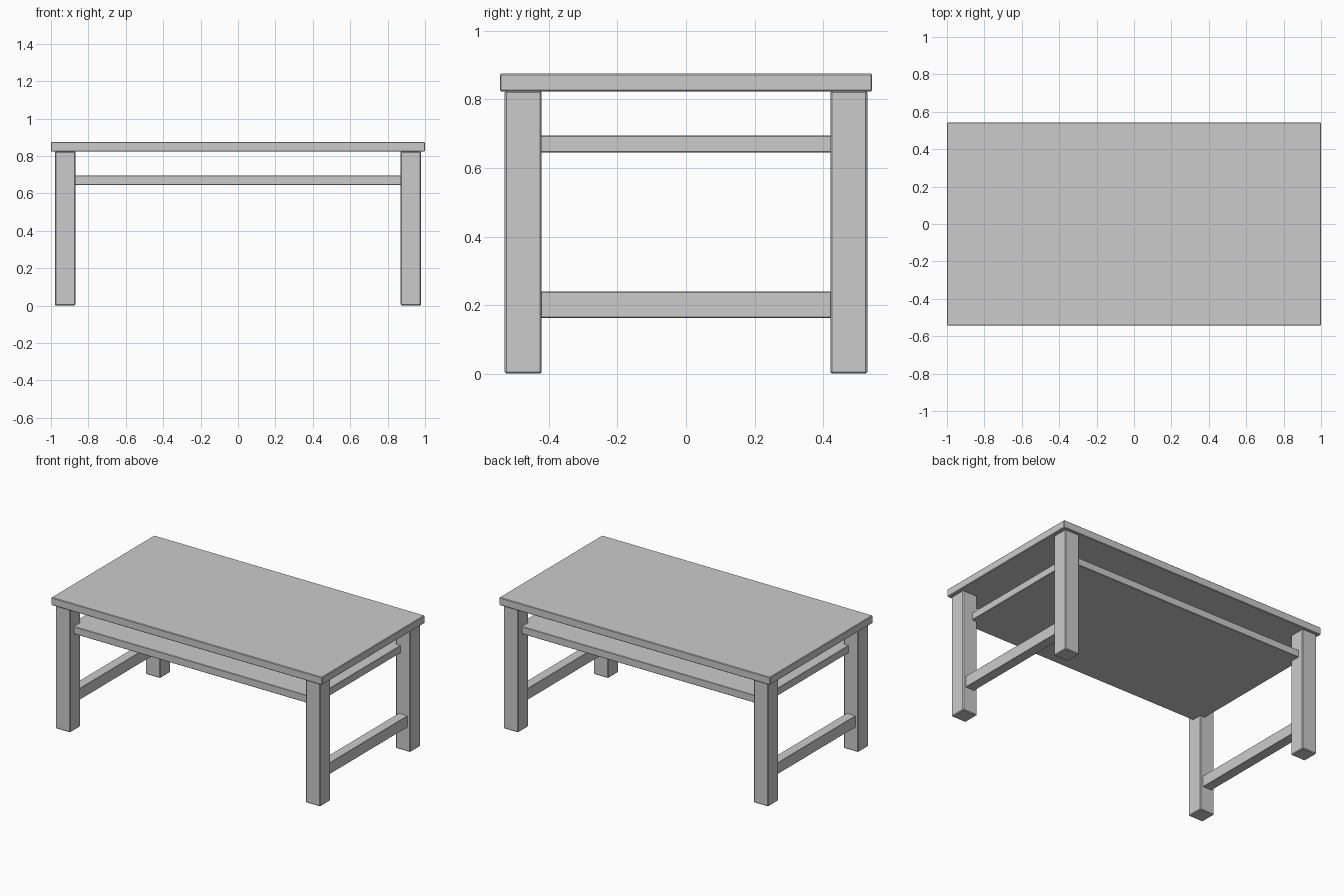
import bpy

if "Cube" in bpy.data.objects:
    bpy.data.objects.remove(bpy.data.objects["Cube"])


def box(name, lo, hi, bevel=0.005):
    """Box between two corners with lightly chamfered edges."""
    bpy.ops.mesh.primitive_cube_add(size=1, location=[(a + b) / 2 for a, b in zip(lo, hi)])
    ob = bpy.context.object
    ob.name = name
    ob.scale = [b - a for a, b in zip(lo, hi)]
    bpy.ops.object.transform_apply(location=False, rotation=False, scale=True)
    mod = ob.modifiers.new("edge_chamfer", 'BEVEL')
    mod.width = bevel
    mod.segments = 1
    return ob


# Table top
box("table_top", (-1, -0.543, 0.823), (1, 0.543, 0.875), 0.004)

# Shelf slab, its corners let into the legs
box("under_shelf", (-0.907, -0.49, 0.645), (0.907, 0.49, 0.695), 0.003)

for sx, side in ((-1, "left"), (1, "right")):
    # Square legs
    for sy, end in ((-1, "front"), (1, "back")):
        x, y = sx * 0.924, sy * 0.475
        box(f"{end}_{side}_leg", (x - 0.054, y - 0.054, 0), (x + 0.054, y + 0.054, 0.825))
    # Low stretcher joining front and back legs
    x = sx * 0.925
    box(f"{side}_stretcher", (x - 0.033, -0.44, 0.163), (x + 0.033, 0.44, 0.239), 0.002)
